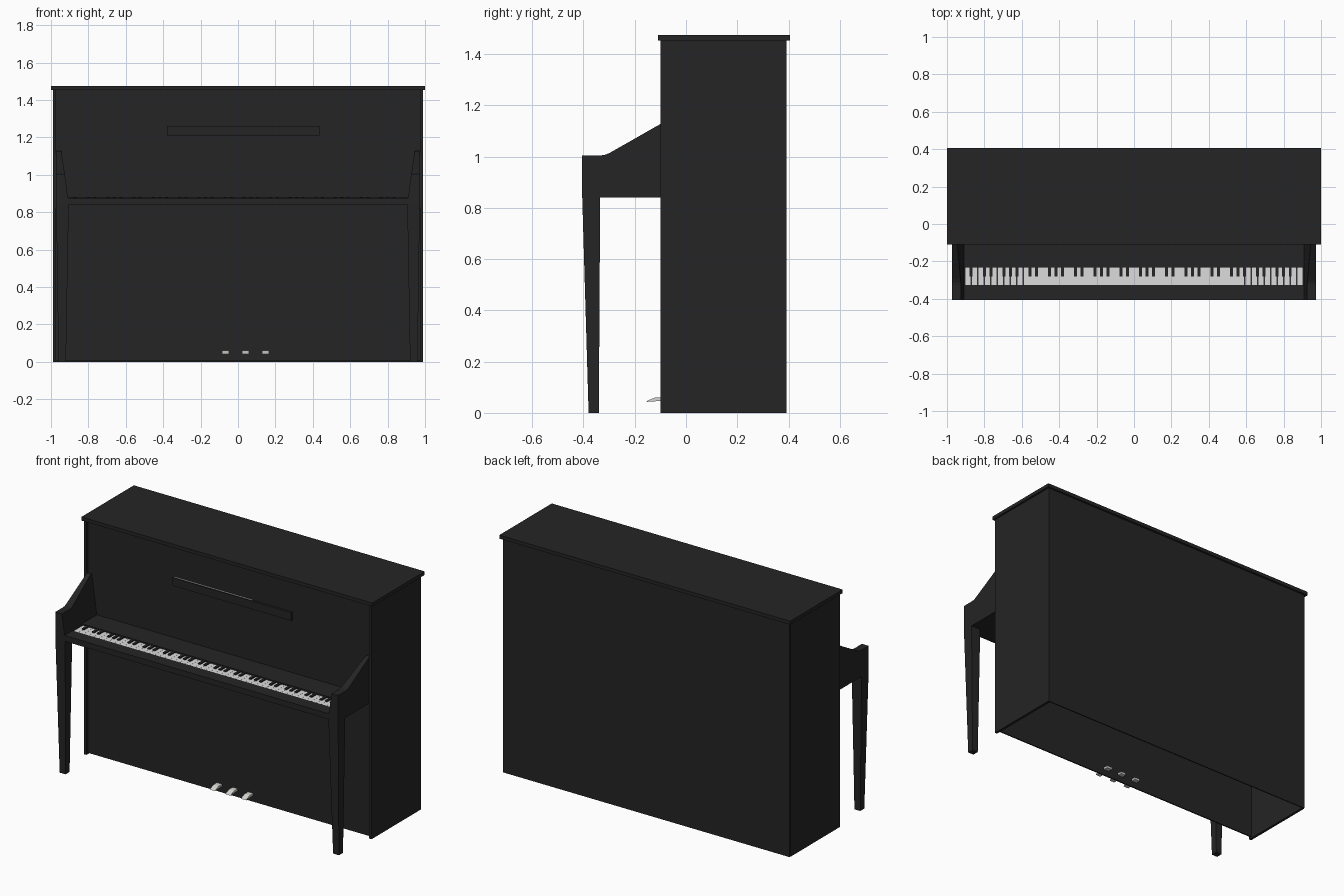
import bpy, bmesh

if "Cube" in bpy.data.objects:
    bpy.data.objects.remove(bpy.data.objects["Cube"])


def material(name, rgb):
    m = bpy.data.materials.new(name)
    m.diffuse_color = (*rgb, 1)
    m.use_nodes = True
    m.node_tree.nodes["Principled BSDF"].inputs["Base Color"].default_value = m.diffuse_color
    return m


BLACK = material("black lacquer", (0.018, 0.018, 0.018))
WHITE = material("ivory white", (0.72, 0.72, 0.72))
METAL = material("pedal metal", (0.66, 0.66, 0.63))


def finish(name, bm, mat):
    bmesh.ops.recalc_face_normals(bm, faces=bm.faces)
    me = bpy.data.meshes.new(name)
    bm.to_mesh(me)
    bm.free()
    me.materials.append(mat)
    ob = bpy.data.objects.new(name, me)
    bpy.context.collection.objects.link(ob)
    return ob


def add_box(bm, x, y, z):
    vs = bmesh.ops.create_cube(bm, size=1)["verts"]
    for v in vs:
        for i, (a, b) in enumerate((x, y, z)):
            v.co[i] = a if v.co[i] < 0 else b
    return vs


def box(name, x, y, z, mat=BLACK):
    bm = bmesh.new()
    add_box(bm, x, y, z)
    return finish(name, bm, mat)


def prism(name, profile, x0, x1, mat, inner=None):
    """Extrude a (y, z) profile along x; inner(z) may override the x1 side."""
    bm = bmesh.new()
    a = [bm.verts.new((x0, y, z)) for y, z in profile]
    b = [bm.verts.new((inner(z) if inner else x1, y, z)) for y, z in profile]
    bm.faces.new(a)
    bm.faces.new(b[::-1])
    n = len(a)
    for i in range(n):
        j = (i + 1) % n
        bm.faces.new((a[i], b[i], b[j], a[j]))
    return finish(name, bm, mat)


# Case: hollow, open at the bottom
box("lid", (-1, 1), (-0.11, 0.405), (1.453, 1.475))
box("back_panel", (-0.985, 0.985), (0.385, 0.392), (0, 1.453))
box("front_panel", (-0.975, 0.975), (-0.086, -0.078), (0.008, 1.453))

for side, s in (("left", -1), ("right", 1)):
    box(side + "_side_panel", sorted((s * 0.972, s * 0.988)), (-0.1, 0.385), (0, 1.453))

    # Arm: curved side profile, inner face leaning outwards to the top
    arm = [(-0.405, 0.84), (-0.405, 1.005), (-0.33, 1.005), (-0.312, 1.008),
           (-0.295, 1.016), (-0.1, 1.127), (-0.085, 1.127), (-0.085, 0.84)]
    prism(side + "_arm", arm, s * 0.972, 0, BLACK,
          inner=lambda z: s * (0.905 + 0.04 * max(0, z - 0.87) / 0.257))

    # Tapered front leg
    bm = bmesh.new()
    for v in add_box(bm, (0.905, 0.972), (-0.405, -0.335), (0, 0.845)):
        if v.co.z < 0.1:
            v.co.x = 0.92 if v.co.x < 0.94 else 0.96
            v.co.y = -0.38 if v.co.y < -0.37 else -0.34
        v.co.x *= s
    finish(side + "_front_leg", bm, BLACK)

# Keyboard bed, front rail and strip behind the keys
box("key_bed", (-0.91, 0.91), (-0.4, -0.086), (0.84, 0.862))
box("key_rail", (-0.91, 0.91), (-0.405, -0.325), (0.84, 0.875))
box("key_cover", (-0.91, 0.91), (-0.232, -0.086), (0.862, 0.882))

# Keys: 52 white with the usual 2-3 grouping of black
PITCH = 1.81 / 52
white, black = bmesh.new(), bmesh.new()
for i in range(52):
    x = -0.905 + i * PITCH
    add_box(white, (x + 0.0004, x + PITCH - 0.0004), (-0.325, -0.23), (0.862, 0.873))
    if i < 51 and i % 7 not in (1, 4):
        xe = x + PITCH
        add_box(black, (xe - 0.008, xe + 0.008), (-0.28, -0.23), (0.87, 0.88))
finish("white_keys", white, WHITE)
finish("black_keys", black, BLACK)

# Music ledge with a thin light strip along its upper edge
box("music_ledge", (-0.38, 0.435), (-0.1, -0.086), (1.21, 1.26))
box("ledge_strip", (-0.375, 0.16), (-0.092, -0.086), (1.26, 1.262), WHITE)

# Three pedals passing through the front panel
pedal = [(-0.155, 0.043), (-0.15, 0.048), (-0.12, 0.06), (-0.05, 0.06),
         (-0.05, 0.046), (-0.11, 0.046)]
for k, px in enumerate((-0.067, 0.04, 0.147)):
    prism(f"pedal_{k + 1}", pedal, px - 0.018, px + 0.018, METAL)
